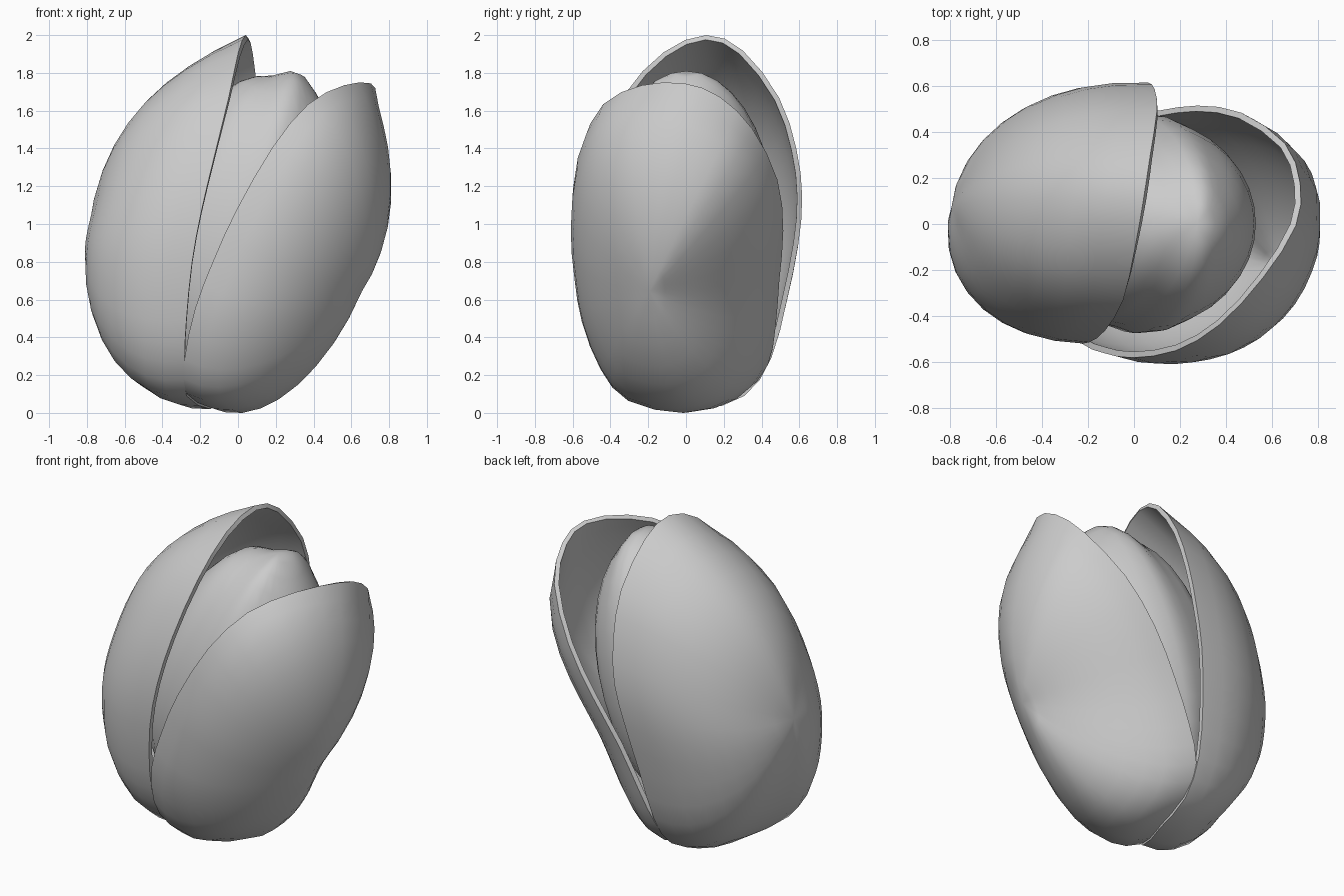
import bpy
import math
from mathutils import Vector, Matrix

if "Cube" in bpy.data.objects:
    bpy.data.objects.remove(bpy.data.objects["Cube"])


def spline(points, sub=2):
    """Closed Catmull-Rom curve through the points."""
    pts = [Vector(p) for p in points]
    n, out = len(pts), []
    for i in range(n):
        a, b, c, d = (pts[(i + k) % n] for k in (-1, 0, 1, 2))
        for j in range(sub):
            t = j / sub
            out.append(0.5 * (2 * b + (c - a) * t + (2 * a - 5 * b + 4 * c - d) * t**2
                              + (3 * b - a - 3 * c + d) * t**3))
    return out


def fit(verts, lo, hi):
    """Stretch the points into the box measured from the grids."""
    for k in range(3):
        a, b = min(v[k] for v in verts), max(v[k] for v in verts)
        for v in verts:
            v[k] = lo[k] + (v[k] - a) / (b - a) * (hi[k] - lo[k])


def make(name, verts, faces, thickness=0):
    me = bpy.data.meshes.new(name)
    me.from_pydata([tuple(v) for v in verts], [], faces)
    me.update()
    ob = bpy.data.objects.new(name, me)
    bpy.context.collection.objects.link(ob)
    bpy.ops.object.select_all(action='DESELECT')
    ob.select_set(True)
    bpy.context.view_layer.objects.active = ob
    if thickness:
        mod = ob.modifiers.new("wall", 'SOLIDIFY')
        mod.thickness = thickness
        mod.offset = -1
        bpy.ops.object.modifier_apply(modifier=mod.name)
    bpy.ops.object.shade_smooth_by_angle(angle=math.radians(45))
    return ob


def shell(name, rim_points, centre, apex, tip, lip, full, lo, hi, rings=9):
    """Rounded dome from a rim curve to an apex, with a flared tip.
    full = roundness exponents at (front, back, top, bottom); lower is fuller."""
    rim, c = spline(rim_points), Vector(centre)
    a, tip, lip = Vector(apex) - c, Vector(tip), Vector(lip)
    front, back, upper, lower = full
    n, verts, faces = len(rim), [], []
    for i in range(rings):
        s = i / rings
        f = s * math.pi / 2
        for r in rim:
            flare = lip * math.exp(-((r - tip).length / 0.35) ** 2)
            d = max(-1, min(1, (r - c).z))
            y = max(0, min(1, (r - c).y + 0.5))
            side = front + (back - front) * y
            e = side + ((upper if d > 0 else lower) - side) * d * d
            verts.append(c + (r - flare - c) * math.cos(f) ** e + a * math.sin(f) ** e
                         + flare * (1 - s) ** 5)
    verts.append(c + a)
    for i in range(rings - 1):
        for j in range(n):
            k = (j + 1) % n
            faces.append((i * n + j, i * n + k, (i + 1) * n + k, (i + 1) * n + j))
    top = (rings - 1) * n
    faces += [(top + j, top + (j + 1) % n, len(verts) - 1) for j in range(n)]
    # make the faces point outwards
    total = sum(((verts[q[1]] - verts[q[0]]).cross(verts[q[2]] - verts[q[0]])
                 for q in faces), Vector())
    if total.dot(a) < 0:
        faces = [q[::-1] for q in faces]
    fit(verts, lo, hi)
    return make(name, verts, faces, 0.027)


# Left shell half: rim runs up the front, over the tip, down the back
shell("left_shell",
      [(-.15, .05, .03), (-.28, -.25, .10), (-.29, -.40, .28), (-.28, -.47, .50),
       (-.25, -.51, .80), (-.20, -.51, 1.07), (-.13, -.46, 1.36), (-.05, -.33, 1.68),
       (.0, -.12, 1.91), (.04, .10, 2.0), (.07, .29, 1.92), (.10, .48, 1.67),
       (.09, .57, 1.40), (.06, .60, 1.15), (.0, .58, .90), (-.06, .52, .60),
       (-.10, .44, .30), (-.12, .30, .10)],
      (-.12, .05, 1.05), (-.81, .07, .96), (.04, .10, 2.0), (.04, 0, .12),
      (.96, .85, .86, 1.1), (-.81, -.52, 0.02), (.10, .615, 2.0))

# Right shell half, leaning open
shell("right_shell",
      [(-.15, .05, .03), (-.28, -.25, .10), (-.29, -.40, .28), (-.23, -.50, .55),
       (-.13, -.54, .80), (.0, -.56, 1.07), (.20, -.53, 1.40), (.40, -.42, 1.63),
       (.60, -.22, 1.73), (.75, .0, 1.74), (.77, .18, 1.67), (.70, .35, 1.50),
       (.50, .48, 1.23), (.30, .51, .96), (.13, .49, .70), (.0, .47, .45),
       (-.09, .43, .25), (-.12, .30, .10)],
      (.24, -.03, .88), (.70, -.18, .64), (.76, .08, 1.72), (.10, .01, .11),
      (.9, 1.12, 1.08, .96), (-.29, -.61, 0.0), (.81, .515, 1.75))

# Kernel: tilted ellipsoid with a shallow groove dividing it lengthwise
verts, faces, seg, rings = [], [], 32, 18
tilt = Matrix.Rotation(math.radians(18), 3, 'Y')
for i in range(rings + 1):
    th = math.pi * i / rings
    for j in range(seg):
        ph = 2 * math.pi * j / seg
        x, y, z = math.sin(th) * math.cos(ph), math.sin(th) * math.sin(ph), math.cos(th)
        g = 1 - 0.03 * math.exp(-((x + 0.22) / 0.15) ** 2)
        g += 0.035 * math.exp(-((x - 0.1) / 0.16) ** 2)
        verts.append(tilt @ Vector((x * .48, y * .48 * g, z * .87 * g)))
for i in range(rings):
    for j in range(seg):
        k = (j + 1) % seg
        q = (i * seg + j, (i + 1) * seg + j, (i + 1) * seg + k, i * seg + k)
        if i == 0:
            q = (0, q[1], q[2])
        elif i == rings - 1:
            q = (q[0], rings * seg, q[3])
        faces.append(q)
used = sorted({m for f in faces for m in f})
remap = {m: i for i, m in enumerate(used)}
verts = [verts[m] for m in used]
faces = [tuple(remap[m] for m in f) for f in faces]
fit(verts, (-.52, -.475, .11), (.53, .48, 1.81))
make("kernel", verts, faces)
